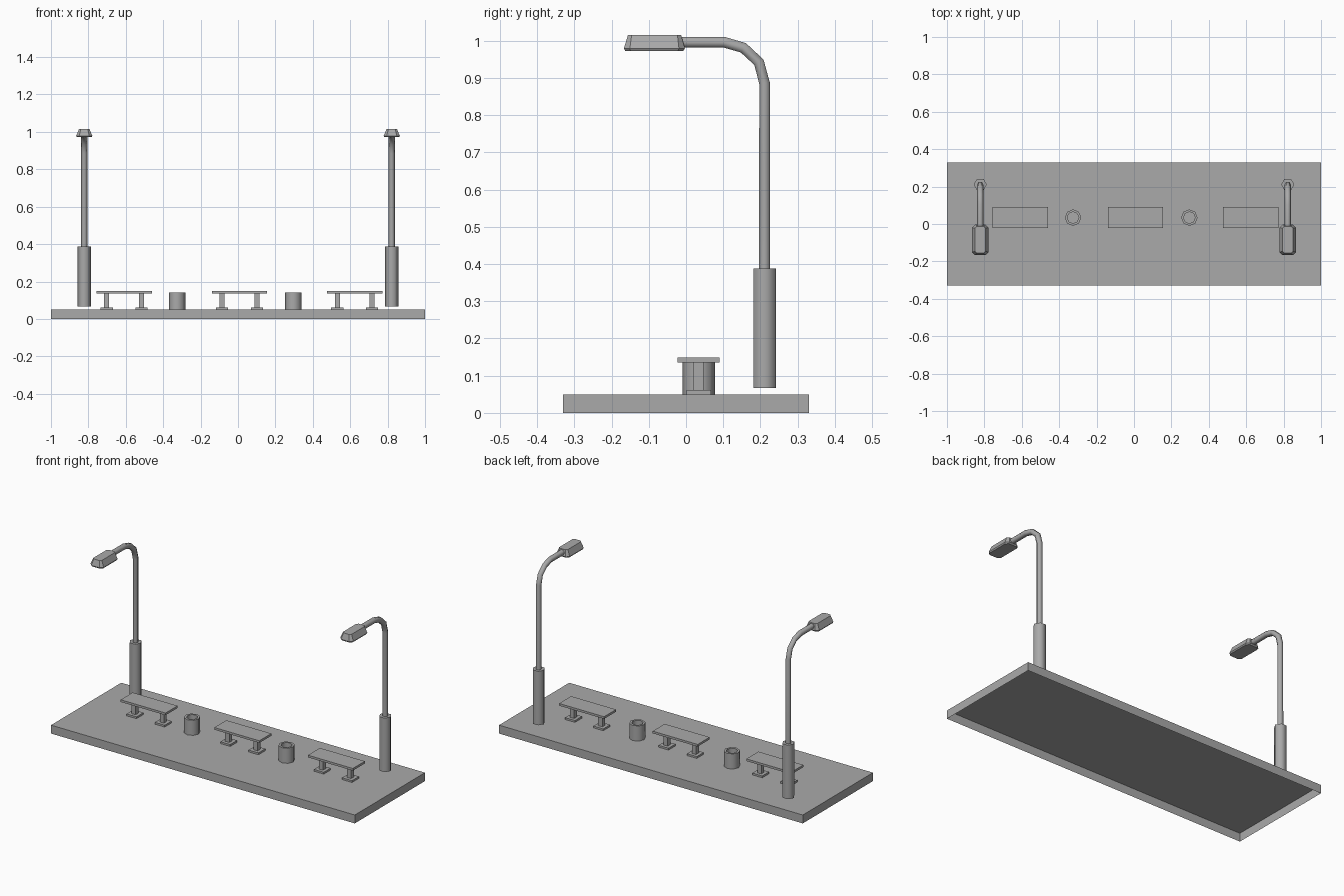
import bpy, bmesh, math
from mathutils import Vector

old = bpy.data.objects.get("Cube")
if old:
    bpy.data.objects.remove(old, do_unlink=True)

GREY = (0.4, 0.4, 0.4, 1)
grey = bpy.data.materials.new("plain_grey")
grey.use_nodes = True
grey.diffuse_color = GREY
grey.node_tree.nodes["Principled BSDF"].inputs["Base Color"].default_value = GREY


def finish(bm, name):
    bmesh.ops.recalc_face_normals(bm, faces=bm.faces)
    mesh = bpy.data.meshes.new(name)
    bm.to_mesh(mesh)
    bm.free()
    mesh.materials.append(grey)
    obj = bpy.data.objects.new(name, mesh)
    bpy.context.collection.objects.link(obj)
    return obj


def box(name, center, size, open_bottom=False):
    bm = bmesh.new()
    bmesh.ops.create_cube(bm, size=1)
    bmesh.ops.scale(bm, vec=size, verts=bm.verts)
    bmesh.ops.translate(bm, vec=center, verts=bm.verts)
    if open_bottom:
        bm.normal_update()
        under = [f for f in bm.faces if f.normal.z < -0.9]
        bmesh.ops.delete(bm, geom=under, context='FACES_ONLY')
    return finish(bm, name)


def loft(name, rings):
    """Skin a list of equal-length point rings and cap both ends."""
    bm = bmesh.new()
    loops = [[bm.verts.new(p) for p in ring] for ring in rings]
    n = len(loops[0])
    for a, b in zip(loops, loops[1:]):
        for i in range(n):
            j = (i + 1) % n
            bm.faces.new((a[i], a[j], b[j], b[i]))
    bm.faces.new(loops[0])
    bm.faces.new(loops[-1])
    return finish(bm, name)


def polygon(x, y, z, radius, sides, turn=0.0):
    steps = [turn + math.tau * i / sides for i in range(sides)]
    return [(x + radius * math.cos(a), y + radius * math.sin(a), z) for a in steps]


def smooth(obj, angle):
    bpy.ops.object.select_all(action='DESELECT')
    obj.select_set(True)
    bpy.context.view_layer.objects.active = obj
    bpy.ops.object.shade_smooth_by_angle(angle=math.radians(angle))


# Pavement slab, a shell open underneath
FLOOR = 0.05
ROW_Y = 0.034
box("pavement", (0, 0, FLOOR / 2), (2, 0.66, FLOOR), open_bottom=True)

# Benches on two pedestals
for place, x in (("right", -0.609), ("middle", 0.008), ("left", 0.624)):
    box(f"bench_seat_{place}", (x, ROW_Y, 0.142), (0.296, 0.113, 0.013))
    for side, dx in (("right", -0.093), ("left", 0.093)):
        box(f"bench_post_{place}_{side}", (x + dx, ROW_Y, 0.0975), (0.027, 0.027, 0.077))
        box(f"bench_foot_{place}_{side}", (x + dx, ROW_Y, 0.0555), (0.065, 0.065, 0.011))

# Hollow litter bins
for place, x in (("right", -0.326), ("left", 0.296)):
    profile = ((0.044, FLOOR), (0.044, 0.14), (0.031, 0.14), (0.031, 0.09))
    bin_body = loft(f"litter_bin_{place}",
                    [polygon(x, ROW_Y, z, r, 8) for r, z in profile])
    smooth(bin_body, 50)


def tube_ring(x, y, z, direction, radius):
    """Hexagon across a path lying in the y-z plane, corners on the x axis."""
    across = Vector((0, -direction.z, direction.y)).normalized()
    ring = []
    for i in range(6):
        a = math.tau * i / 6
        ring.append(Vector((x, y, z)) + Vector((radius * math.cos(a), 0, 0))
                    + across * radius * math.sin(a))
    return ring


def head_ring(x, z, half_x, y0, y1, cut):
    """Rectangle with cut corners."""
    corners = []
    for sx, sy in ((1, 1), (-1, 1), (-1, -1), (1, -1)):
        ye = y1 if sy > 0 else y0
        along_x = (x + sx * (half_x - cut), ye, z)
        along_y = (x + sx * half_x, ye - sy * cut, z)
        corners += [along_y, along_x] if sx * sy > 0 else [along_x, along_y]
    return corners


# Street lamps
POLE_Y = 0.211
path = [Vector((0, y, z)) for y, z in (
    (POLE_Y, 0.35), (POLE_Y, 0.886), (0.196, 0.942), (0.154, 0.981),
    (0.102, 0.996), (-0.02, 0.996))]
for place, x in (("right", -0.822), ("left", 0.822)):
    base = loft(f"lamp_base_{place}",
                [polygon(x, POLE_Y, z, 0.035, 6) for z in (0.067, 0.388)])
    rings = []
    for i, p in enumerate(path):
        before = (p - path[max(i - 1, 0)]).normalized()
        after = (path[min(i + 1, len(path) - 1)] - p).normalized()
        rings.append(tube_ring(x, p.y, p.z, before + after, 0.0165))
    pole = loft(f"lamp_pole_{place}", rings)
    for part in (base, pole):
        smooth(part, 65)
    loft(f"lamp_head_{place}", [
        head_ring(x, 0.972, 0.039, -0.163, -0.008, 0.014),
        head_ring(x, 0.979, 0.043, -0.167, -0.003, 0.016),
        head_ring(x, 1.015, 0.028, -0.156, -0.013, 0.010)])
